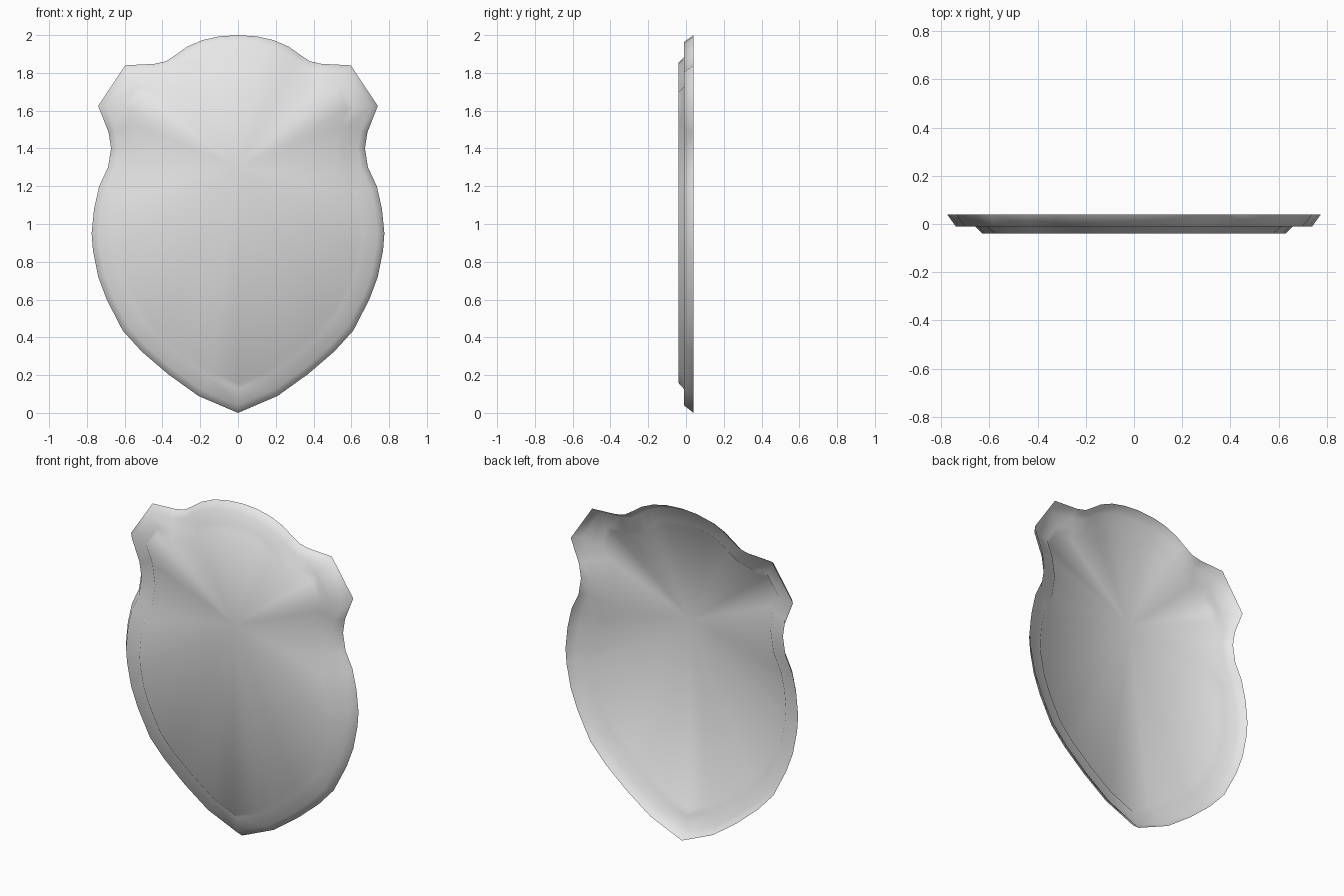
import bpy
import bmesh
from mathutils import Vector

cube = bpy.data.objects.get("Cube")
if cube:
    bpy.data.objects.remove(cube, do_unlink=True)

# Half outline of the shield, from the crown down to the point (x, z)
HALF = [(0, 2), (.10, 1.993), (.19, 1.973), (.27, 1.938), (.33, 1.895),
        (.38, 1.862), (.44, 1.848), (.597, 1.84), (.74, 1.625), (.685, 1.485),
        (.672, 1.4), (.688, 1.3), (.735, 1.2), (.762, 1.08), (.775, .95),
        (.768, .86), (.74, .72), (.695, .6), (.61, .435), (.51, .325),
        (.37, .205), (.21, .09), (0, 0)]
OUTLINE = [Vector(p) for p in HALF + [(-x, z) for x, z in HALF[-2:0:-1]]]

# Stepped section of the rim: (distance in from the edge, depth y)
SECTION = [(0, .04), (.036, -.01), (.115, -.01), (.146, -.04)]


def inset(points, distance):
    """Move a clockwise outline inwards with mitred corners."""
    result = []
    for i, p in enumerate(points):
        before = (p - points[i - 1]).normalized()
        after = (points[(i + 1) % len(points)] - p).normalized()
        n1 = Vector((before.y, -before.x))
        n2 = Vector((after.y, -after.x))
        result.append(p + (n1 + n2) * distance / (1 + n1.dot(n2)))
    return result


# Open pressed sheet: rings of quads closed by a fan in the middle
bm = bmesh.new()
rings = [[bm.verts.new((p.x, y, p.y)) for p in inset(OUTLINE, d)]
         for d, y in SECTION]
count = len(OUTLINE)
for outer, inner in zip(rings, rings[1:]):
    for i in range(count):
        j = (i + 1) % count
        bm.faces.new((outer[i], inner[i], inner[j], outer[j]))
centre = bm.verts.new((0, SECTION[-1][1], 1.3))
for i in range(count):
    bm.faces.new((rings[-1][i], centre, rings[-1][(i + 1) % count]))
for face in bm.faces:
    face.smooth = True

mesh = bpy.data.meshes.new("shield_plate")
bm.to_mesh(mesh)
bm.free()
shield = bpy.data.objects.new("shield_plate", mesh)
bpy.context.collection.objects.link(shield)

# Plain light grey
grey = bpy.data.materials.new("light_grey")
grey.use_nodes = True
colour = (.8, .8, .8, 1)
grey.diffuse_color = colour
grey.node_tree.nodes["Principled BSDF"].inputs["Base Color"].default_value = colour
mesh.materials.append(grey)
